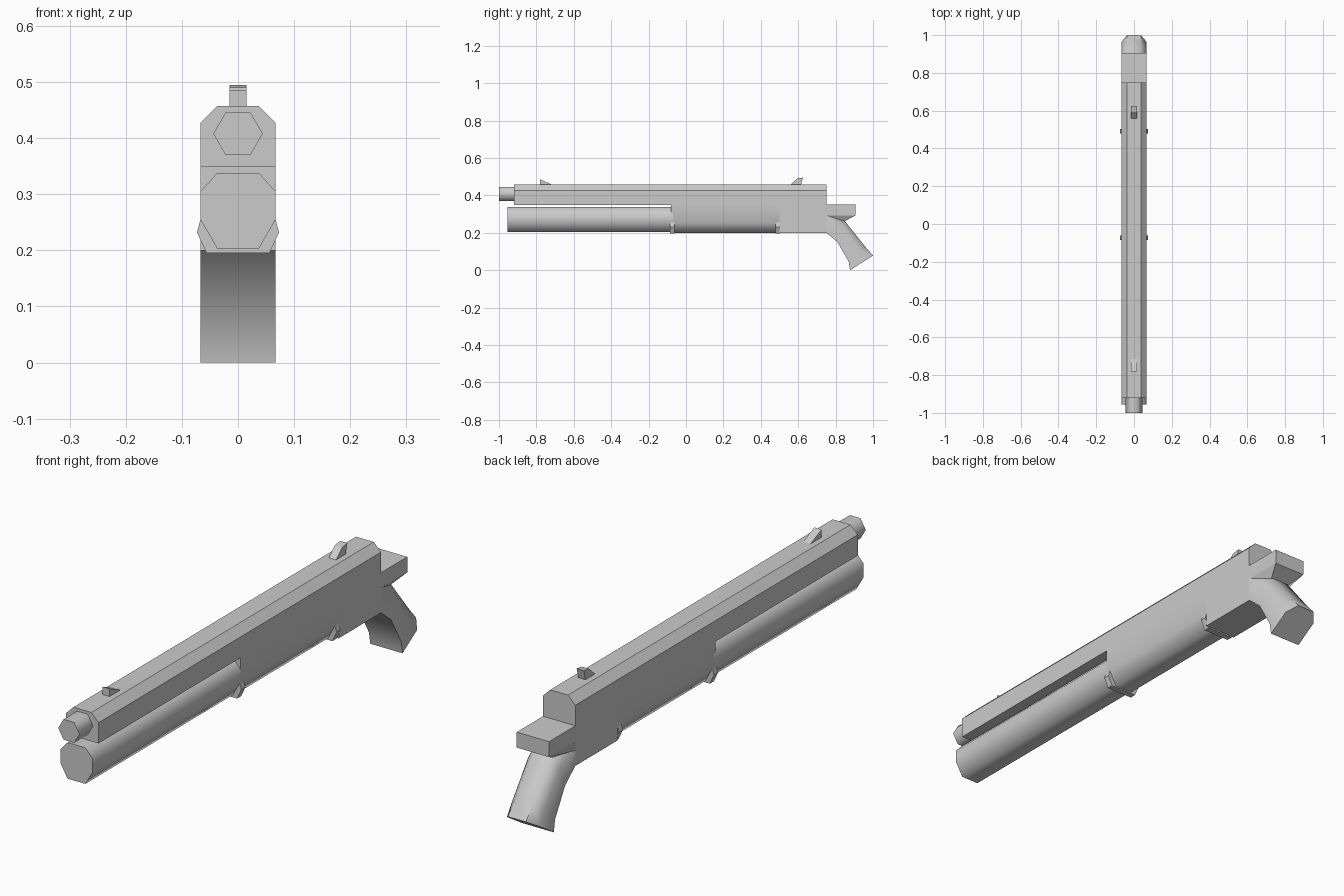
import bpy, bmesh, math

if "Cube" in bpy.data.objects:
    bpy.data.objects.remove(bpy.data.objects["Cube"])


def loft(name, sections, smooth=None):
    """Closed solid through a list of equal-length point loops."""
    bm = bmesh.new()
    rings = [[bm.verts.new(p) for p in s] for s in sections]
    for a, b in zip(rings, rings[1:]):
        n = len(a)
        for i in range(n):
            j = (i + 1) % n
            bm.faces.new((a[i], a[j], b[j], b[i]))
    bm.faces.new(rings[0])
    bm.faces.new(rings[-1])
    bmesh.ops.recalc_face_normals(bm, faces=bm.faces)
    me = bpy.data.meshes.new(name)
    bm.to_mesh(me)
    bm.free()
    ob = bpy.data.objects.new(name, me)
    bpy.context.collection.objects.link(ob)
    if smooth:
        bpy.ops.object.select_all(action='DESELECT')
        ob.select_set(True)
        bpy.context.view_layer.objects.active = ob
        bpy.ops.object.shade_smooth_by_angle(angle=math.radians(smooth))
    return ob


def along_y(name, half, y0, y1, smooth=None):
    """Mirror a half profile (x, z) and extrude it along y."""
    prof = half + [(-x, z) for x, z in reversed(half)]
    return loft(name, [[(x, y, z) for x, z in prof] for y in (y0, y1)], smooth)


def along_x(name, prof, w):
    """Extrude a side profile (y, z) across the width."""
    return loft(name, [[(x, y, z) for y, z in prof] for x in (-w, w)])


W, N = 0.067, 0.037

# Upper housing with bevelled top edges
along_y("upper_housing", [(N, 0.457), (W, 0.427), (W, 0.349)], -0.92, 0.75)

# Hexagonal barrel
r = 0.044
h = r * math.sin(math.radians(60))
loft("barrel", [[(r * math.cos(k * math.pi / 3), y, 0.408 + r * math.sin(k * math.pi / 3))
                 for k in range(6)] for y in (-1.0, -0.90)], 65)

# Eight-sided tube under the barrel
along_y("lower_tube", [(N, 0.338), (W, 0.305), (W, 0.255), (N, 0.203)], -0.955, -0.07, 65)

# Receiver: rounded underside in front, square behind
along_y("receiver_front", [(W, 0.35), (W, 0.255), (N, 0.2)], -0.08, 0.5, 65)
along_y("receiver_rear", [(W, 0.35), (W, 0.2)], 0.5, 0.75)

# Raised bands at both ends of the rounded underside
for name, y in (("front_band", -0.085), ("rear_band", 0.478)):
    along_y(name, [(W, 0.255), (0.073, 0.232), (0.056, 0.195)], y, y + 0.024)

# Block behind the receiver, narrowing towards the grip
loft("rear_block", [[(-W, 0.75, z), (W, 0.75, z), (w, y, z), (-w, y, z)]
                    for z, y, w in ((0.35, 0.905, W), (0.292, 0.905, W), (0.258, 0.84, N))])

# Curved grip with a bevelled back
grip = []
for (fy, fz), (by, bz) in (((0.75, 0.2), (0.75, 0.34)), ((0.81, 0.15), (0.85, 0.262)),
                           ((0.87, 0.045), (0.955, 0.13)), ((0.877, 0.0), (1.0, 0.078))):
    my, mz = fy + 0.7 * (by - fy), fz + 0.7 * (bz - fz)
    grip.append([(-W, fy, fz), (W, fy, fz), (W, my, mz),
                 (N, by, bz), (-N, by, bz), (-W, my, mz)])
loft("grip", grip, 50)

# Sights
along_x("front_sight", [(-0.78, 0.45), (-0.78, 0.486), (-0.715, 0.457), (-0.715, 0.45)], 0.015)
along_x("rear_sight", [(0.556, 0.455), (0.594, 0.49), (0.625, 0.495), (0.615, 0.455)], 0.015)
